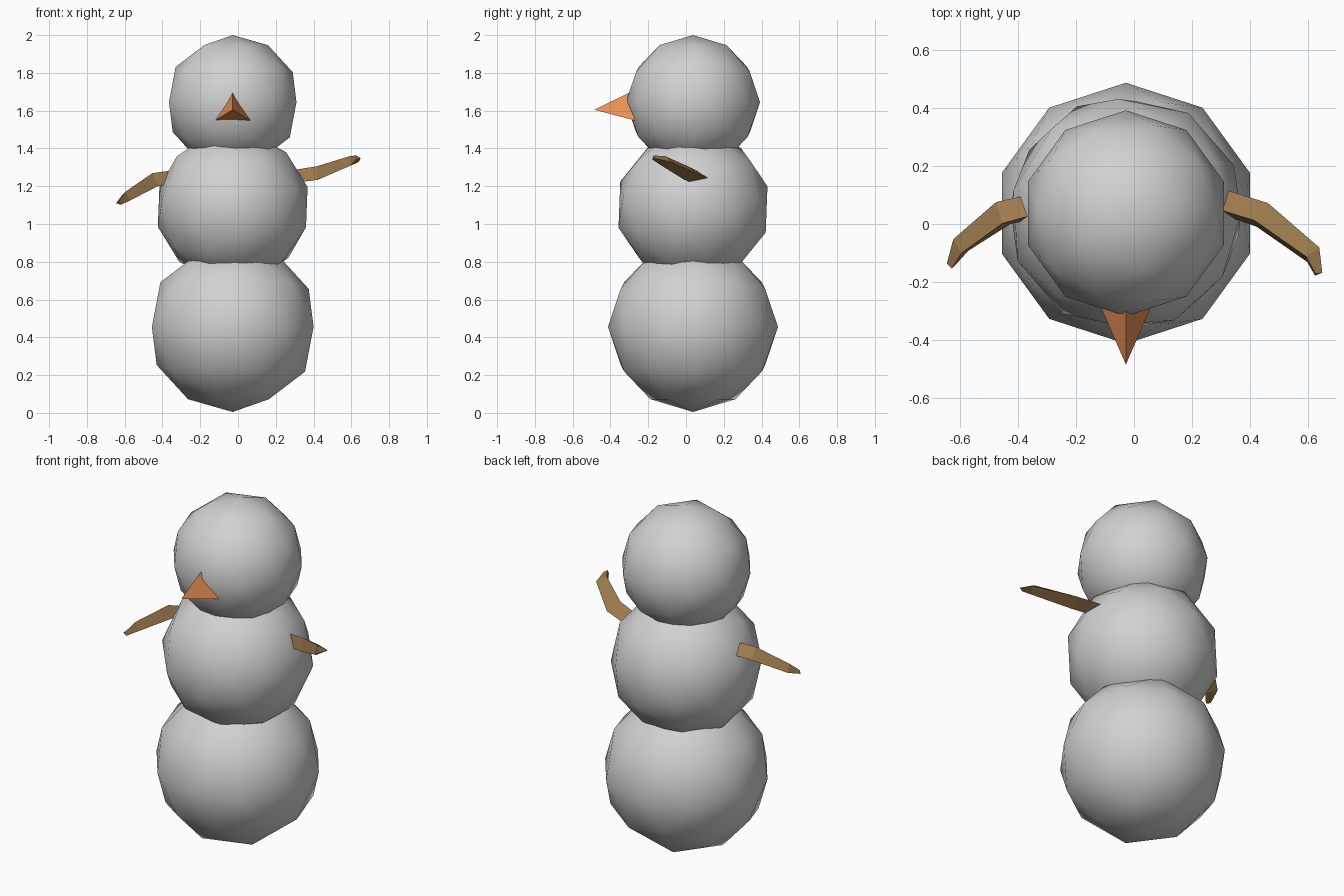
import bpy, bmesh, math
from mathutils import Vector, Matrix

if "Cube" in bpy.data.objects:
    bpy.data.objects.remove(bpy.data.objects["Cube"])


def material(name, rgb):
    m = bpy.data.materials.new(name)
    m.use_nodes = True
    m.diffuse_color = (*rgb, 1)
    m.node_tree.nodes["Principled BSDF"].inputs["Base Color"].default_value = (*rgb, 1)
    return m


snow = material("snow grey", (0.64, 0.64, 0.64))
carrot = material("carrot orange", (0.80, 0.28, 0.09))
bark = material("bark brown", (0.34, 0.195, 0.075))


def finish(bm, name, mat, smooth=False):
    bmesh.ops.recalc_face_normals(bm, faces=bm.faces)
    for f in bm.faces:
        f.smooth = smooth
    mesh = bpy.data.meshes.new(name)
    bm.to_mesh(mesh)
    bm.free()
    mesh.materials.append(mat)
    obj = bpy.data.objects.new(name, mesh)
    bpy.context.collection.objects.link(obj)
    return obj


# Three stacked snowballs; the middle one is turned and tilted
CX, CY = -0.028, 0.037


def snowball(name, z, radius, turn=Matrix.Identity(4)):
    bm = bmesh.new()
    bmesh.ops.create_icosphere(bm, subdivisions=2, radius=radius,
                               matrix=Matrix.Translation((CX, CY, z)) @ turn)
    finish(bm, name, snow, smooth=True)


tilt_axis = Vector((math.cos(math.radians(40)), math.sin(math.radians(40)), 0))
tilt = Matrix.Rotation(math.radians(19), 4, tilt_axis) @ Matrix.Rotation(math.radians(5), 4, "Z")
snowball("bottom_ball", 0.455, 0.45)
snowball("middle_ball", 1.09, 0.41, tilt)
snowball("head", 1.645, 0.355)

# Three-sided pointed nose facing forward
bm = bmesh.new()
tip = bm.verts.new((CX, -0.485, 1.605))
base = [bm.verts.new((CX + 0.108 * math.cos(a), -0.27, 1.602 + 0.108 * math.sin(a)))
        for a in (math.radians(90 + 120 * i) for i in range(3))]
bm.faces.new(base)
for i in range(3):
    bm.faces.new((base[i], base[(i + 1) % 3], tip))
finish(bm, "nose", carrot)


# Bent stick arms with a triangular section that shrinks to the tip
SECTION = [(0.05, -0.01), (-0.025, 0.036), (-0.04, -0.037)]
SCALES = [0.9, 0.95, 1.0, 0.72, 0.3]


def arm(name, path):
    bm = bmesh.new()
    pts = [Vector(p) for p in path]
    side = 1 if pts[-1].x > 0 else -1
    rings = []
    for i, p in enumerate(pts):
        t = (pts[min(i + 1, len(pts) - 1)] - pts[max(i - 1, 0)]).normalized()
        back = Vector((-t.y, t.x, 0)).normalized() * side
        up = t.cross(back) * side
        rings.append([bm.verts.new(p + (back * u + up * v) * SCALES[i]) for u, v in SECTION])
    for a, b in zip(rings, rings[1:]):
        for k in range(3):
            j = (k + 1) % 3
            bm.faces.new((a[k], a[j], b[j], b[k]))
    bm.faces.new(rings[0])
    bm.faces.new(rings[-1])
    finish(bm, name, bark)


arm("left_arm", [(0.2, 0.09, 1.24), (0.31, 0.07, 1.253), (0.435, 0.03, 1.27),
                 (0.612, -0.105, 1.335), (0.635, -0.172, 1.352)])
arm("right_arm", [(-0.25, 0.075, 1.26), (-0.35, 0.055, 1.25), (-0.455, 0.03, 1.235),
                  (-0.6, -0.08, 1.148), (-0.633, -0.145, 1.112)])
